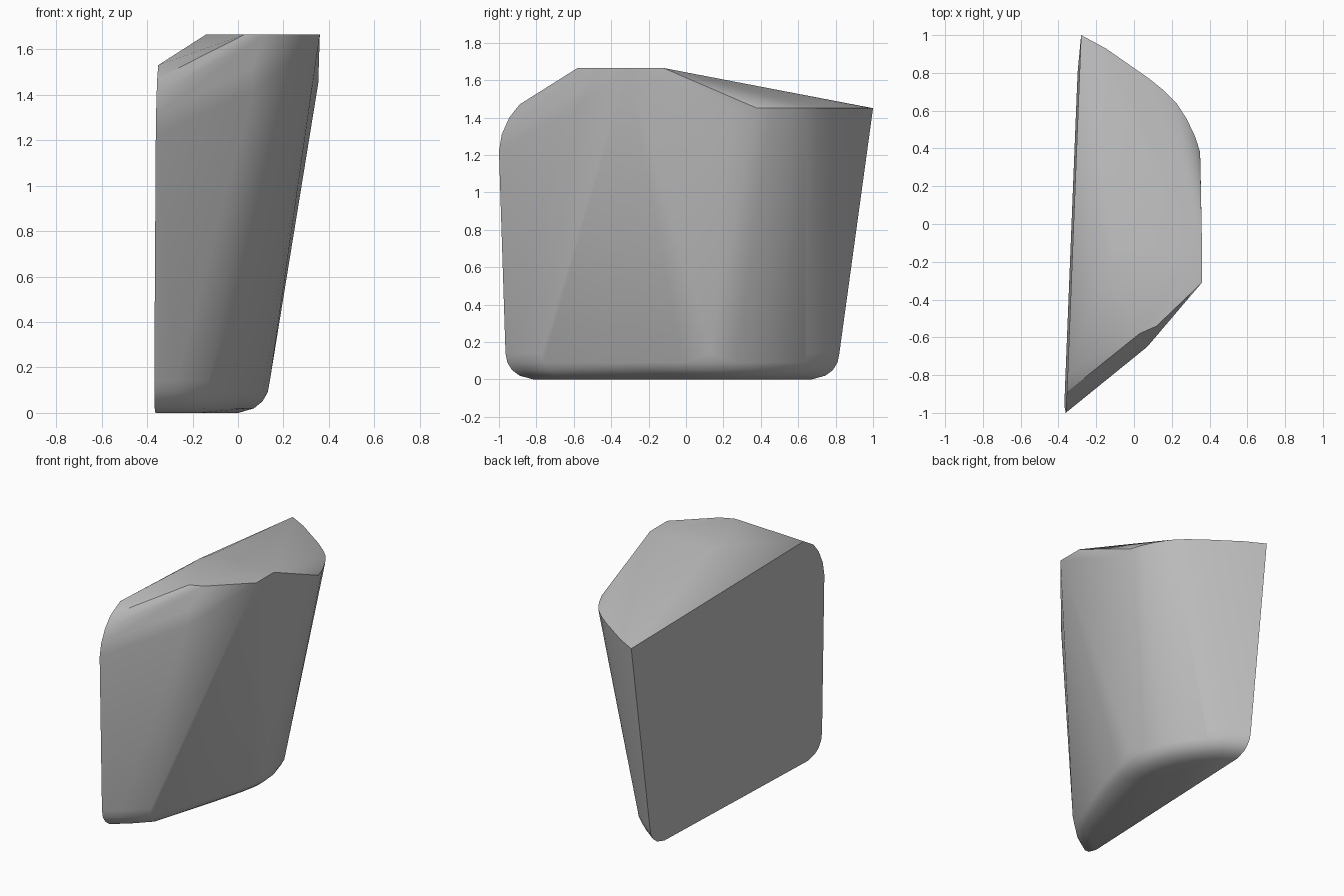
import bpy, bmesh, math
from mathutils import Vector

old = bpy.data.objects.get("Cube")
if old:
    bpy.data.objects.remove(old, do_unlink=True)


def flat_side(y, z):
    """Point on the large flat side plane."""
    return Vector((-0.32 + 0.04 * y + 0.0075 * (z - 1.45), y, z))


points = []

# Rounded underside: the lower outline repeated with growing inset
front_end, back_end = -0.965, 0.82
lower = [(-0.27, -0.9), (-0.13, -0.77), (0.06, -0.25), (0.12, -0.02),
         (0.14, 0.13), (0.125, 0.27), (0.08, 0.41), (0.01, 0.53),
         (-0.08, 0.645), (-0.18, 0.735)]
for z, inset in [(0.14, 0), (0.09, 0.01), (0.05, 0.035), (0.02, 0.075), (0, 0.15)]:
    middle = flat_side(-0.05, z)
    ring = [flat_side(y, z) for y in (front_end, back_end)]
    ring += [Vector((x, y, z)) for x, y in lower]
    for p in ring:
        points.append(p + (middle - p).normalized() * inset)

# Curved upper rim at the back
rim = [(0.353, 0.25), (0.35, 0.38), (0.325, 0.46), (0.28, 0.555), (0.225, 0.64),
       (0.16, 0.705), (0.08, 0.77), (-0.02, 0.84), (-0.15, 0.93)]
points += [Vector((x, y, 1.45)) for x, y in rim]
points.append(flat_side(1, 1.45))

# Rounded front shoulder, running from the flat side to the front corner
shoulder = [(-1, 1.22), (-0.985, 1.31), (-0.945, 1.4), (-0.89, 1.47), (-0.79, 1.53)]
points += [flat_side(y, z) for y, z in shoulder]
points += [Vector(p) for p in [(0.07, -0.65, 1.42), (0.06, -0.635, 1.52),
                               (0.05, -0.61, 1.6)]]

# Level top
top = [(0.03, -0.58), (0.12, -0.54), (0.36, -0.31), (0.36, -0.12),
       (-0.11, -0.12), (-0.14, -0.22), (-0.14, -0.33)]
points += [Vector((x, y, 1.665)) for x, y in top]

# Wrap the outlines into one solid body
bm = bmesh.new()
for p in points:
    bm.verts.new(p)
hull = bmesh.ops.convex_hull(bm, input=bm.verts)
loose = {g for g in hull["geom_interior"] + hull["geom_unused"]
         if isinstance(g, bmesh.types.BMVert)}
bmesh.ops.delete(bm, geom=list(loose), context='VERTS')
bmesh.ops.dissolve_limit(bm, angle_limit=math.radians(1), verts=bm.verts, edges=bm.edges)
bmesh.ops.recalc_face_normals(bm, faces=bm.faces)

mesh = bpy.data.meshes.new("body")
bm.to_mesh(mesh)
bm.free()
body = bpy.data.objects.new("body", mesh)
bpy.context.collection.objects.link(body)

# Plain grey surface
grey = bpy.data.materials.new("grey")
grey.use_nodes = True
color = (0.5, 0.5, 0.5, 1)
grey.diffuse_color = color
grey.node_tree.nodes["Principled BSDF"].inputs["Base Color"].default_value = color
mesh.materials.append(grey)

bpy.ops.object.select_all(action='DESELECT')
body.select_set(True)
bpy.context.view_layer.objects.active = body
bpy.ops.object.shade_smooth_by_angle(angle=math.radians(25))
